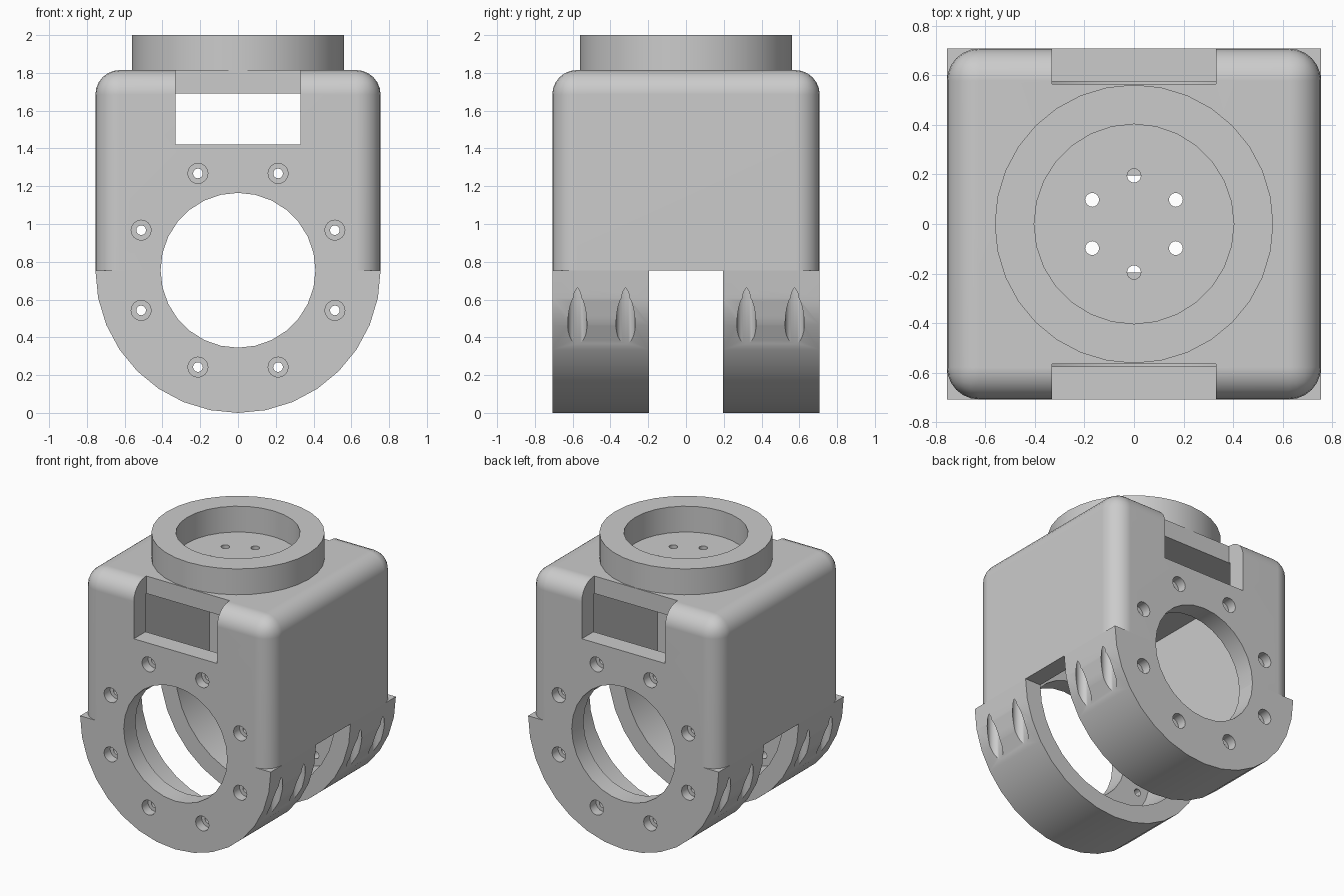
import bpy, bmesh
from math import pi, sin, cos, radians
from mathutils import Matrix, Vector

cube = bpy.data.objects.get("Cube")
if cube:
    bpy.data.objects.remove(cube, do_unlink=True)

AXIS_Z = 0.755      # height of the bore axis
DEPTH = 0.708       # half depth of the housing
WIDTH = 0.755       # half width, also the outer clamp radius
TOP = 1.815         # top of the housing
WALL = 0.125

grey = bpy.data.materials.new("plain_grey")
grey.use_nodes = True
grey.diffuse_color = (0.6, 0.6, 0.6, 1)
grey.node_tree.nodes["Principled BSDF"].inputs["Base Color"].default_value = (0.6, 0.6, 0.6, 1)


def make(name, bm):
    bmesh.ops.recalc_face_normals(bm, faces=bm.faces)
    mesh = bpy.data.meshes.new(name)
    bm.to_mesh(mesh)
    bm.free()
    mesh.materials.append(grey)
    obj = bpy.data.objects.new(name, mesh)
    bpy.context.collection.objects.link(obj)
    return obj


def box(name, low, high):
    bm = bmesh.new()
    low, high = Vector(low), Vector(high)
    bmesh.ops.create_cube(bm, size=1)
    for v in bm.verts:
        v.co = (low + high) / 2 + v.co * (high - low)
    return make(name, bm)


def cylinder(name, radius, start, end, sides):
    bm = bmesh.new()
    start, end = Vector(start), Vector(end)
    span = end - start
    turn = Vector((0, 0, 1)).rotation_difference(span).to_matrix().to_4x4()
    bmesh.ops.create_cone(bm, cap_ends=True, segments=sides, radius1=radius, radius2=radius,
                          depth=span.length, matrix=Matrix.Translation((start + end) / 2) @ turn)
    return make(name, bm)


def arch(name, radius, half_depth, top):
    """Half round below the axis, straight sides up to top, extruded along y."""
    points = [(radius * cos(pi + pi * i / 16), AXIS_Z + radius * sin(pi + pi * i / 16))
              for i in range(17)]
    if top > AXIS_Z:
        points += [(radius, top), (-radius, top)]
    bm = bmesh.new()
    face = bm.faces.new([bm.verts.new((x, -half_depth, z)) for x, z in points])
    new = bmesh.ops.extrude_face_region(bm, geom=[face])["geom"]
    bmesh.ops.translate(bm, vec=(0, 2 * half_depth, 0),
                        verts=[g for g in new if isinstance(g, bmesh.types.BMVert)])
    return make(name, bm)


def combine(target, tool, operation="DIFFERENCE"):
    mod = target.modifiers.new("combine", "BOOLEAN")
    mod.operation = operation
    mod.solver = "EXACT"
    mod.object = tool
    bpy.context.view_layer.objects.active = target
    bpy.ops.object.modifier_apply(modifier=mod.name)
    bpy.data.objects.remove(tool, do_unlink=True)


def finish(obj):
    bpy.ops.object.select_all(action="DESELECT")
    obj.select_set(True)
    bpy.context.view_layer.objects.active = obj
    bpy.ops.object.shade_smooth_by_angle(angle=radians(30))
    normals = obj.modifiers.new("even_normals", "WEIGHTED_NORMAL")
    normals.keep_sharp = True


# Rounded upper housing: all edges rounded except the bottom ones
housing = box("housing", (-WIDTH, -DEPTH, AXIS_Z), (WIDTH, DEPTH, TOP))
bm = bmesh.new()
bm.from_mesh(housing.data)
edges = [e for e in bm.edges if max(v.co.z for v in e.verts) > 1]
bmesh.ops.bevel(bm, geom=edges, offset=0.13, segments=6, profile=0.5, affect="EDGES")
bm.to_mesh(housing.data)
bm.free()

# Square-cornered half-round clamp below, then the hollow interior
combine(housing, arch("clamp", WIDTH, DEPTH, AXIS_Z), "UNION")
combine(housing, arch("hollow", WIDTH - WALL, 0.575, TOP - WALL))

# Gap that splits the clamp into two legs, and the main bore
combine(housing, box("gap", (-1, -0.195, -0.5), (1, 0.195, AXIS_Z)))
combine(housing, cylinder("bore", 0.41, (0, -1, AXIS_Z), (0, 1, AXIS_Z), 28))

# Notched windows at the front and back
for side in (-1, 1):
    near, far = sorted((side * 0.565, side))
    combine(housing, box("window", (-0.33, near, 1.42), (0.33, far, 2.5)))

# Ring of counterbored bolt holes around the bore
for i in range(8):
    a = radians(22.5 + 45 * i)
    x, z = 0.555 * cos(a), AXIS_Z + 0.555 * sin(a)
    combine(housing, cylinder("bolt_hole", 0.026, (x, -1, z), (x, 1, z), 12))
    for side in (-1, 1):
        combine(housing, cylinder("counterbore", 0.053, (x, side * 0.64, z), (x, side, z), 16))

# Vertical screw pockets in the flanks of the legs
for sx in (-1, 1):
    for y in (-0.575, -0.32, 0.32, 0.575):
        x = sx * 0.695
        combine(housing, cylinder("screw_pocket", 0.051, (x, y, -0.2), (x, y, 0.7), 20))

# Holes through the top plate
for i in range(6):
    a = radians(30 + 60 * i)
    x, y = 0.195 * cos(a), 0.195 * sin(a)
    combine(housing, cylinder("top_hole", 0.028, (x, y, 1.6), (x, y, 2.2), 16))
finish(housing)

# Raised collar on top
collar = cylinder("top_collar", 0.562, (0, 0, TOP), (0, 0, 2), 32)
combine(collar, cylinder("collar_bore", 0.403, (0, 0, 1.5), (0, 0, 2.5), 28))
finish(collar)
